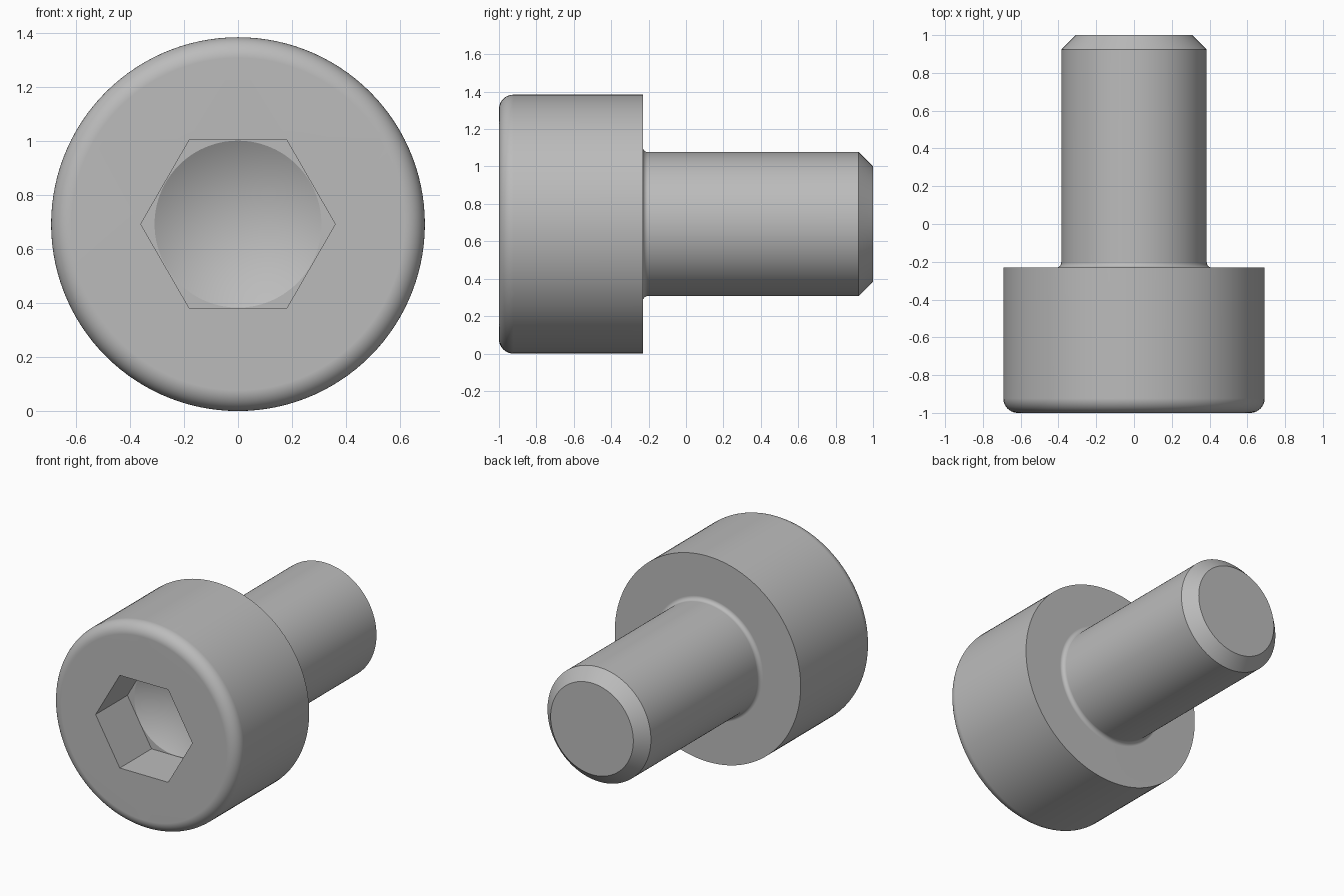
import bpy
import bmesh
import math

if "Cube" in bpy.data.objects:
    bpy.data.objects.remove(bpy.data.objects["Cube"])

HEAD_R, SHAFT_R = 0.692, 0.385
FRONT, SHOULDER, BACK = -1.0, -0.231, 1.0
ROUND, FILLET, CHAMFER = 0.077, 0.027, 0.077
HEX_R, HEX_DEPTH = 0.36, 0.338
CONE_R, CONE_DEPTH = 0.309, 0.178
SEGMENTS = 120

bm = bmesh.new()


def ring(radius, y, count=SEGMENTS):
    """Loop of vertices around the screw axis."""
    return [bm.verts.new((radius * math.cos(2 * math.pi * i / count), y,
                          HEAD_R + radius * math.sin(2 * math.pi * i / count)))
            for i in range(count)]


def bridge(a, b):
    n = len(a)
    for i in range(n):
        j = (i + 1) % n
        bm.faces.new((a[i], a[j], b[j], b[i]))


def loop_edges(loop):
    result = []
    for i, v in enumerate(loop):
        w = loop[(i + 1) % len(loop)]
        result.append(bm.edges.get((v, w)) or bm.edges.new((v, w)))
    return result


def fill_between(outer, inner):
    bmesh.ops.triangle_fill(bm, use_beauty=True,
                            edges=loop_edges(outer) + loop_edges(inner))


def arc(cr, cy, radius, start, end, steps):
    """Points (radius, y) of a rounded corner."""
    angles = [math.radians(start + (end - start) * i / steps) for i in range(steps + 1)]
    return [(cr + radius * math.cos(t), cy + radius * math.sin(t)) for t in angles]


# Turned outside: rounded head rim, shoulder, root fillet, shaft, end chamfer
profile = arc(HEAD_R - ROUND, FRONT + ROUND, ROUND, -90, 0, 10)
profile += [(HEAD_R, SHOULDER)]
profile += arc(SHAFT_R + FILLET, SHOULDER + FILLET, FILLET, 270, 180, 6)
profile += [(SHAFT_R, BACK - CHAMFER), (SHAFT_R - CHAMFER, BACK)]
rings = [ring(r, y) for r, y in profile]
for a, b in zip(rings, rings[1:]):
    bridge(a, b)
bm.faces.new(rings[-1])

# Hexagon socket: walls, flat corners at the bottom and drilled cone
hex_top = ring(HEX_R, FRONT, 6)
hex_bottom = ring(HEX_R, FRONT + HEX_DEPTH, 6)
bridge(hex_top, hex_bottom)
fill_between(rings[0], hex_top)
cone_rim = ring(CONE_R, FRONT + HEX_DEPTH)
fill_between(hex_bottom, cone_rim)
tip = bm.verts.new((0, FRONT + HEX_DEPTH + CONE_DEPTH, HEAD_R))
for i in range(SEGMENTS):
    bm.faces.new((cone_rim[i], cone_rim[(i + 1) % SEGMENTS], tip))

bmesh.ops.recalc_face_normals(bm, faces=bm.faces)
mesh = bpy.data.meshes.new("socket_screw")
bm.to_mesh(mesh)
bm.free()

screw = bpy.data.objects.new("socket_screw", mesh)
bpy.context.collection.objects.link(screw)
steel = bpy.data.materials.new("grey_steel")
steel.diffuse_color = (0.5, 0.5, 0.5, 1)
steel.use_nodes = True
steel.node_tree.nodes["Principled BSDF"].inputs["Base Color"].default_value = steel.diffuse_color
mesh.materials.append(steel)

# Smooth turned surfaces with crisp machined edges
bpy.context.view_layer.objects.active = screw
screw.select_set(True)
bpy.ops.object.shade_smooth_by_angle(angle=math.radians(25))
weighted = screw.modifiers.new("flat_faces", 'WEIGHTED_NORMAL')
weighted.keep_sharp = True
